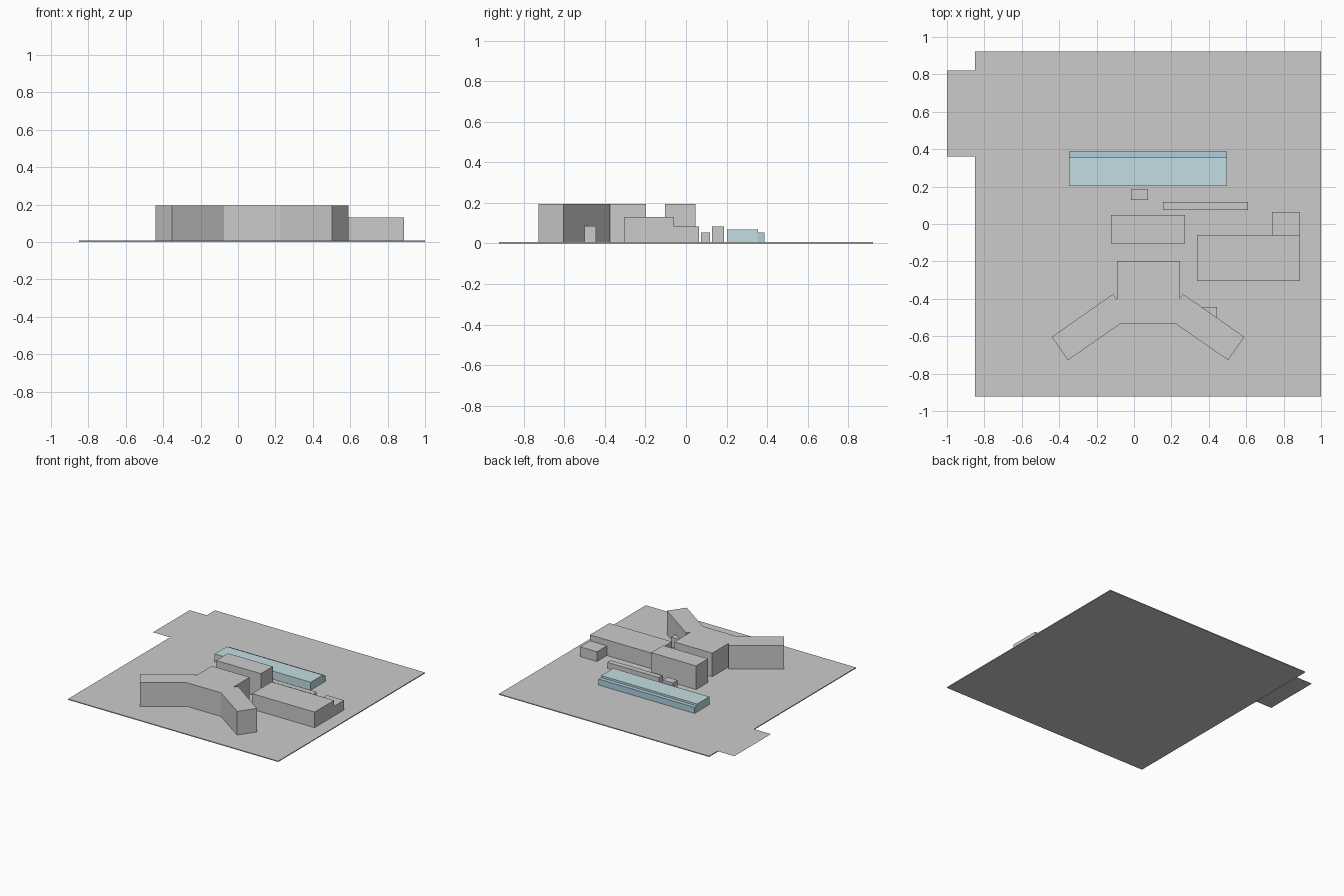
import bpy, bmesh

if "Cube" in bpy.data.objects:
    bpy.data.objects.remove(bpy.data.objects["Cube"])

GROUND = 0.007


def material(name, rgb):
    m = bpy.data.materials.new(name)
    m.diffuse_color = (*rgb, 1)
    m.use_nodes = True
    m.node_tree.nodes["Principled BSDF"].inputs["Base Color"].default_value = m.diffuse_color
    return m


def prism(name, outline, z0, z1, mat=None):
    """Extrude a counter-clockwise plan outline; flat sheet if z0 == z1."""
    bm = bmesh.new()
    face = bm.faces.new([bm.verts.new((x, y, z0)) for x, y in outline])
    if z1 > z0:
        new = bmesh.ops.extrude_face_region(bm, geom=[face], use_keep_orig=True)
        verts = [v for v in new["geom"] if isinstance(v, bmesh.types.BMVert)]
        bmesh.ops.translate(bm, verts=verts, vec=(0, 0, z1 - z0))
        bmesh.ops.recalc_face_normals(bm, faces=bm.faces)
    mesh = bpy.data.meshes.new(name)
    bm.to_mesh(mesh)
    bm.free()
    ob = bpy.data.objects.new(name, mesh)
    bpy.context.collection.objects.link(ob)
    if mat:
        mesh.materials.append(mat)
    return ob


def block(name, x0, x1, y0, y1, z1, z0=GROUND, mat=None):
    return prism(name, [(x0, y0), (x1, y0), (x1, y1), (x0, y1)], z0, z1, mat)


# Site slab and the thin side apron
block("site_slab", -0.85, 1.0, -0.923, 0.923, GROUND, 0)
block("side_apron", -1.0, -0.85, 0.36, 0.82, GROUND, GROUND)

# Three-winged tower: right half of the plan, mirrored about its axis
AXIS = 0.075
right = [(0.225, -0.535), (0.503, -0.728), (0.59, -0.604),
         (0.263, -0.375), (0.242, -0.402), (0.242, -0.198)]
left = [(2 * AXIS - x, y) for x, y in reversed(right)]
prism("winged_tower", right + left, GROUND, 0.195)
block("tower_side_box", 0.36, 0.443, -0.504, -0.445, 0.085)

# Plain blocks
block("middle_block", -0.122, 0.274, -0.103, 0.047, 0.195)
block("east_hall", 0.337, 0.888, -0.305, -0.06, 0.131)
block("east_hall_annex", 0.738, 0.888, -0.06, 0.065, 0.084)
block("low_corridor", 0.155, 0.61, 0.075, 0.118, 0.055)
block("small_lodge", -0.016, 0.074, 0.128, 0.188, 0.084)

# Blue glazed hall with a lower strip behind it
glass = material("pale_blue", (0.55, 0.73, 0.77))
deep = material("blue", (0.42, 0.63, 0.74))
block("blue_hall", -0.347, 0.498, 0.203, 0.355, 0.07, mat=glass)
block("blue_hall_rear_strip", -0.347, 0.498, 0.355, 0.387, 0.055, mat=deep)
